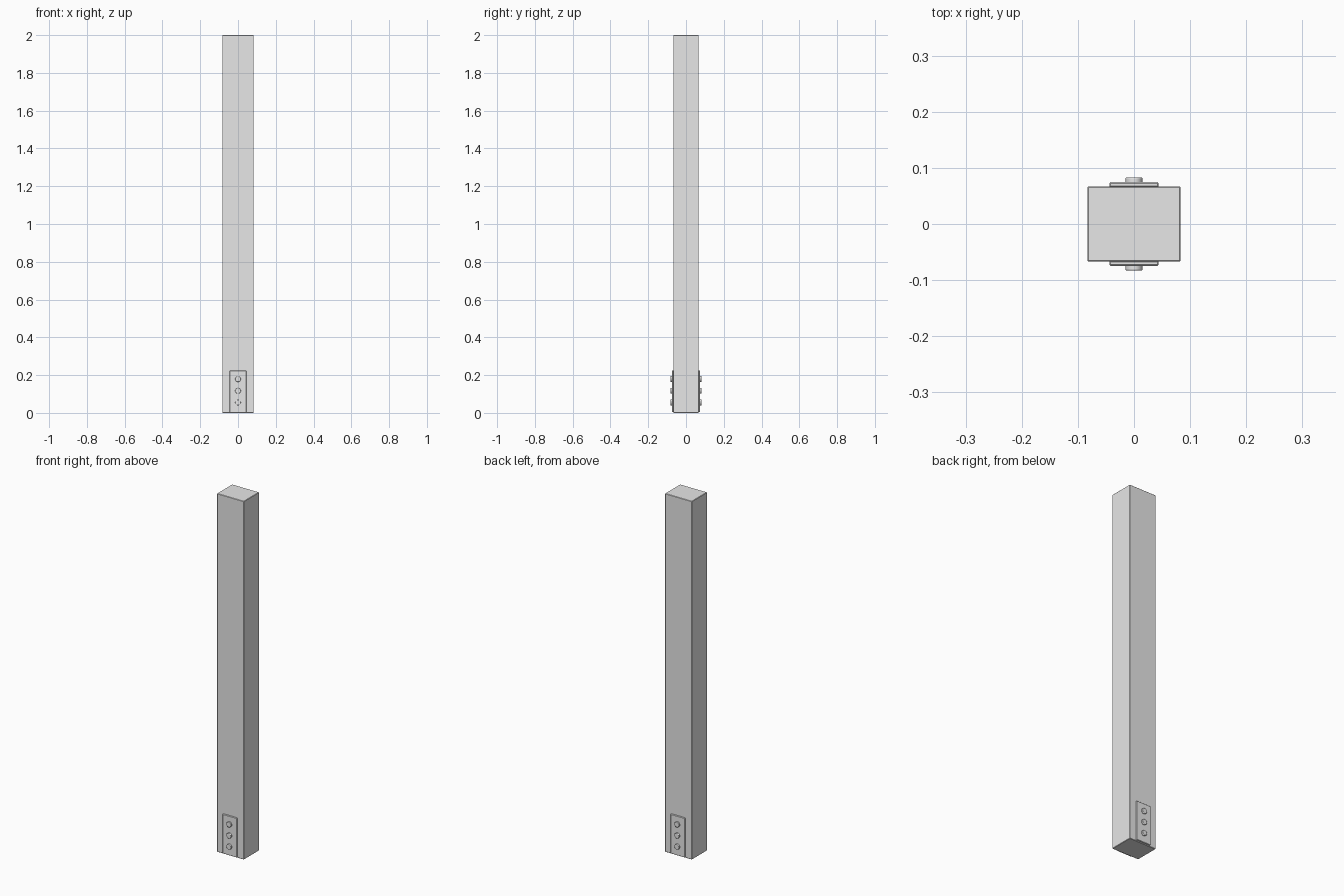
import bpy
from math import pi

cube = bpy.data.objects.get("Cube")
if cube:
    bpy.data.objects.remove(cube, do_unlink=True)

# One plain grey for every part
grey = bpy.data.materials.new("plain_grey")
grey.use_nodes = True
colour = (0.8, 0.8, 0.8, 1)
grey.diffuse_color = colour
grey.node_tree.nodes["Principled BSDF"].inputs["Base Color"].default_value = colour


def finish(name, bevel, segments=1):
    obj = bpy.context.object
    obj.name = name
    obj.data.materials.append(grey)
    mod = obj.modifiers.new("edge_bevel", "BEVEL")
    mod.width = bevel
    mod.segments = segments
    mod.limit_method = "ANGLE"
    return obj


def box(name, location, size, bevel):
    bpy.ops.mesh.primitive_cube_add(size=1, location=location)
    bpy.context.object.scale = size
    bpy.ops.object.transform_apply(location=False, rotation=False, scale=True)
    return finish(name, bevel)


def bolt(name, location):
    bpy.ops.mesh.primitive_cylinder_add(
        vertices=24, radius=0.015, depth=0.016, location=location, rotation=(pi / 2, 0, 0))
    finish(name, 0.002, 2)
    bpy.ops.object.shade_smooth_by_angle()


# Tall post with slightly eased edges
box("post", (0, 0, 1), (0.166, 0.134, 2), 0.002)

# Bolted bracket plate on the front and the back
for side, sign in (("front", -1), ("back", 1)):
    box(side + "_plate", (0, sign * 0.07, 0.114), (0.088, 0.009, 0.22), 0.002)
    for i in range(3):
        bolt(f"{side}_bolt_{i + 1}", (0, sign * 0.075, 0.055 + 0.062 * i))
